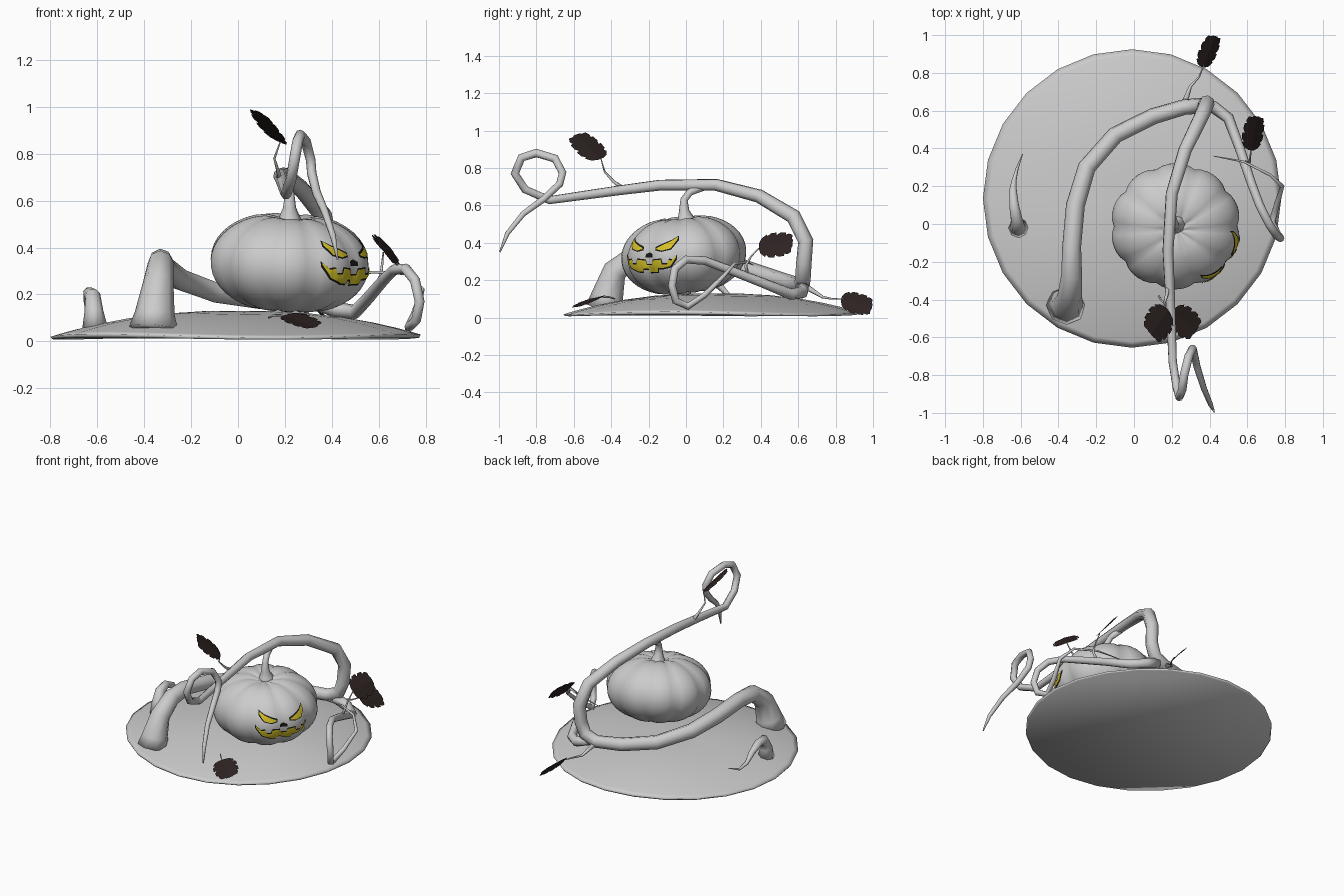
import bpy, bmesh, math
from mathutils import Vector, Matrix
from mathutils.bvhtree import BVHTree

if "Cube" in bpy.data.objects:
    bpy.data.objects.remove(bpy.data.objects["Cube"])

def material(name, rgb):
    m = bpy.data.materials.new(name)
    m.diffuse_color = (*rgb, 1)
    m.use_nodes = True
    m.node_tree.nodes["Principled BSDF"].inputs["Base Color"].default_value = m.diffuse_color
    return m

GREY = material("pale grey", (0.6, 0.6, 0.6))
LEAF = material("dark leaf brown", (0.025, 0.016, 0.015))
YELLOW = material("glowing yellow", (0.66, 0.53, 0.02))
BLACK = material("carved black", (0.008, 0.008, 0.008))

def make(name, verts, faces, mat, smooth=True):
    me = bpy.data.meshes.new(name)
    me.from_pydata([tuple(v) for v in verts], [], faces)
    me.materials.append(mat)
    bm = bmesh.new()
    bm.from_mesh(me)
    bmesh.ops.recalc_face_normals(bm, faces=bm.faces)
    bm.to_mesh(me)
    bm.free()
    for p in me.polygons:
        p.use_smooth = smooth
    ob = bpy.data.objects.new(name, me)
    bpy.context.collection.objects.link(ob)
    return ob

def tube(name, path, sides=8):
    """Tapered tube through (x, y, z, radius) points."""
    pts = [Vector(p[:3]) for p in path]
    verts, faces, side = [], [], None
    for i, p in enumerate(pts):
        t = Vector((0, 0, 0))
        if i > 0:
            t += (p - pts[i - 1]).normalized()
        if i < len(pts) - 1:
            t += (pts[i + 1] - p).normalized()
        t.normalize()
        if side is None:
            side = t.orthogonal()
        side = (side - t * side.dot(t)).normalized()
        up = t.cross(side)
        for k in range(sides):
            a = 2 * math.pi * k / sides
            verts.append(p + (side * math.cos(a) + up * math.sin(a)) * path[i][3])
    for i in range(len(pts) - 1):
        for k in range(sides):
            a, b = i * sides + k, i * sides + (k + 1) % sides
            faces.append((a, b, b + sides, a + sides))
    faces.append(tuple(range(sides)))
    faces.append(tuple(range(len(verts) - sides, len(verts))))
    return make(name, verts, faces, GREY)

# Ground mound: a shallow dome with a thin rim and a flat underside
N, R = 24, 0.79
verts, faces = [Vector((-0.01, 0.135, 0.13))], []
rings = [0.2, 0.4, 0.6, 0.75, 0.88, 0.96, 1.0, 0.99]
for j, f in enumerate(rings):
    for k in range(N):
        a = 2 * math.pi * k / N
        z = 0.024 + 0.106 * (1 - f ** 2.3) + 0.008 * f * math.sin(3 * a + 2.5)
        if j == len(rings) - 1:
            z = 0.012 + 0.005 * math.sin(3 * a + 2.5)
        verts.append(Vector((-0.01 + R * f * math.cos(a), 0.135 + R * f * math.sin(a), z)))
for k in range(N):
    n = (k + 1) % N
    faces.append((0, 1 + k, 1 + n))
    for j in range(len(rings) - 1):
        b = 1 + j * N
        faces.append((b + k, b + N + k, b + N + n, b + n))
last = 1 + (len(rings) - 1) * N
faces.append(tuple(range(last, last + N)))
make("ground_mound", verts, faces, GREY)

# Pumpkin: lobed, dimpled poles, slightly tipped forward
C = Vector((0.22, -0.012, 0.335))
tilt = Matrix.Rotation(math.radians(6), 3, 'X') @ Matrix.Rotation(math.radians(3), 3, 'Y')
SEG, RNG = 60, 22
verts, faces = [], []
for j in range(RNG + 1):
    ph = math.pi * (j / RNG - 0.5)
    c = max(math.cos(ph), 0.0)
    for k in range(SEG):
        a = 2 * math.pi * k / SEG
        lobe = 0.945 + 0.055 * abs(math.sin(5 * a)) ** 0.7
        r = 0.346 * c ** 0.85 * lobe
        z = 0.213 * math.sin(ph) * (0.6 + 0.4 * lobe)
        z -= math.copysign(0.035 * math.exp(-(r / 0.08) ** 2), ph)
        verts.append(C + tilt @ Vector((r * math.cos(a), 0.97 * r * math.sin(a), z)))
for j in range(RNG):
    for k in range(SEG):
        a, b = j * SEG + k, j * SEG + (k + 1) % SEG
        faces.append((a, b, b + SEG, a + SEG))
make("pumpkin", verts, faces, GREY)
bvh = BVHTree.FromPolygons(verts, faces)

# Carved face: thin plates wrapped on the pumpkin, given as (angle, height) edges
def lerp(pts, t):
    for (a, u), (b, v) in zip(pts, pts[1:]):
        if t <= b:
            return u + (v - u) * (t - a) / (b - a)
    return pts[-1][1]

def plate(name, top, low, mat, off, grow=0.0):
    t0, t1 = top[0][0], top[-1][0]
    pad = grow * 170
    n, m = max(6, int((t1 - t0) / 1.0)), 6
    vs, fs = [], []
    for i in range(n + 1):
        s = t0 + (t1 - t0) * i / n
        deg = t0 - pad + (t1 - t0 + 2 * pad) * i / n
        d = Vector((math.cos(math.radians(deg)), math.sin(math.radians(deg)), 0))
        hi, lo = lerp(top, s) + grow, lerp(low, s) - grow
        for j in range(m + 1):
            o = Vector((C.x, C.y, lo + (hi - lo) * j / m)) + d
            hit = bvh.ray_cast(o, -d)[0]
            vs.append(hit + d * off)
    for i in range(n):
        for j in range(m):
            a = i * (m + 1) + j
            fs.append((a, a + m + 1, a + m + 2, a + 1))
    make(name, vs, fs, mat)

features = {
    "left_eye": ([(-62, .425), (-56, .405), (-42, .372)],
                 [(-62, .41), (-56, .37), (-48, .358), (-42, .366)]),
    "right_eye": ([(-26, .372), (-12, .41), (-6, .432)],
                  [(-26, .366), (-20, .358), (-12, .37), (-6, .42)]),
    "nose": ([(-37, .333), (-34, .343), (-31, .333)], [(-37, .328), (-31, .328)]),
    "mouth": ([(-65, .335), (-59, .305), (-54, .31), (-53, .285), (-48, .285), (-47, .31),
               (-38, .305), (-37, .28), (-31, .28), (-30, .305), (-21, .31), (-20, .285),
               (-15, .285), (-14, .31), (-11, .305), (-7, .33)],
              [(-65, .325), (-58, .27), (-48, .247), (-42, .245), (-41, .262), (-36, .262),
               (-35, .243), (-25, .245), (-24, .265), (-19, .265), (-12, .275), (-7, .32)]),
}
for name, (top, low) in features.items():
    plate(name + "_outline", top, low, BLACK, 0.003, 0.0065)
    if name != "nose":
        plate(name, top, low, YELLOW, 0.006)

# Stem joining the pumpkin to the overhead vine
tube("stem", [(.22, .0, .49, .065), (.22, .0, .53, .045), (.22, -.01, .57, .028),
              (.22, -.01, .63, .02), (.21, .02, .67, .02), (.19, .09, .7, .024)])

# Main vine: rooted front left, round the back, over the top, curled at the front
tube("main_vine", [
    (-.36, -.43, .055, .105), (-.355, -.42, .12, .085), (-.34, -.38, .25, .065),
    (-.33, -.27, .335, .055), (-.33, -.12, .345, .05), (-.31, .1, .31, .05), (-.25, .3, .265, .048),
    (-.1, .47, .21, .046), (.1, .57, .18, .044), (.27, .62, .175, .042), (.35, .625, .21, .042),
    (.38, .63, .29, .042), (.385, .64, .41, .042), (.36, .575, .54, .041), (.27, .39, .65, .037),
    (.2, .16, .71, .033), (.18, -.14, .708, .03), (.19, -.36, .68, .027), (.205, -.73, .628, .023),
    (.225, -.86, .685, .023), (.24, -.915, .77, .023), (.255, -.88, .855, .023),
    (.265, -.8, .88, .023), (.29, -.7, .85, .023), (.31, -.66, .775, .022),
    (.315, -.675, .715, .021), (.335, -.76, .635, .019), (.37, -.87, .555, .016),
    (.405, -.955, .45, .013), (.425, -.995, .35, .004)])

# Side vine: curls down on the right and ends in a thin tendril
tube("side_vine", [
    (.33, .62, .17, .036), (.42, .62, .135, .034), (.5, .56, .125, .03), (.56, .4, .19, .026),
    (.62, .22, .26, .024), (.665, .1, .305, .023), (.715, .0, .31, .022), (.755, -.06, .26, .022),
    (.775, -.075, .17, .021), (.76, -.055, .09, .021), (.73, .01, .06, .02),
    (.755, .1, .12, .016), (.785, .2, .22, .012), (.72, .26, .29, .008),
    (.58, .33, .295, .006), (.42, .36, .28, .002)])

# Small root on the left
tube("small_root", [
    (-.61, -.02, .055, .055), (-.615, -.015, .13, .04), (-.62, .02, .195, .033),
    (-.635, .1, .205, .027), (-.64, .18, .17, .02), (-.635, .23, .115, .013),
    (-.62, .29, .09, .008), (-.59, .37, .12, .002)])

# Leaves: jagged broad-tipped plates, each on a thin twig
HALF = [(0, .12), (.06, .34), (.2, .5), (.23, .42), (.32, .54), (.48, .56), (.5, .44),
        (.6, .54), (.76, .52), (.78, .42), (.86, .46), (.97, .38), (.95, .22), (1, .14), (.97, .02)]

def leaf(name, base, length, width, twig):
    b, l, w = Vector(base), Vector(length), Vector(width)
    n = l.cross(w).normalized() * 0.012
    vs, fs = [], []
    for u, v in HALF:
        for s in (-1, 0, 1):
            vs.append(b + l * u + w * v * s + n * (abs(s) * v))
    for i in range(len(HALF) - 1):
        for k in (0, 1):
            a = 3 * i + k
            fs.append((a, a + 1, a + 4, a + 3))
    make(name, vs, fs, LEAF, False)
    tube(name + "_twig", twig, 6)

leaf("high_leaf", (.18, -.455, .85), (-.09, -.13, .13), (-.1, .115, .045),
     [(.18, -.33, .685, .014), (.17, -.39, .73, .008), (.155, -.435, .78, .005), (.18, -.455, .85, .003)])
leaf("back_leaf", (.365, .83, .1), (.065, .165, -.04), (.085, -.02, -.1),
     [(.27, .65, .16, .016), (.3, .73, .11, .008), (.345, .78, .1, .005), (.37, .84, .1, .003)])
leaf("right_leaf", (.62, .39, .385), (.03, .18, .015), (.1, -.01, -.12),
     [(.58, .33, .215, .012), (.61, .32, .28, .008), (.615, .35, .33, .005), (.62, .4, .38, .003)])
leaf("front_leaf", (.2, -.465, .11), (.13, -.1, -.05), (.08, .12, .03),
     [(.13, -.38, .1, .004), (.15, -.41, .11, .005), (.2, -.465, .11, .003)])
